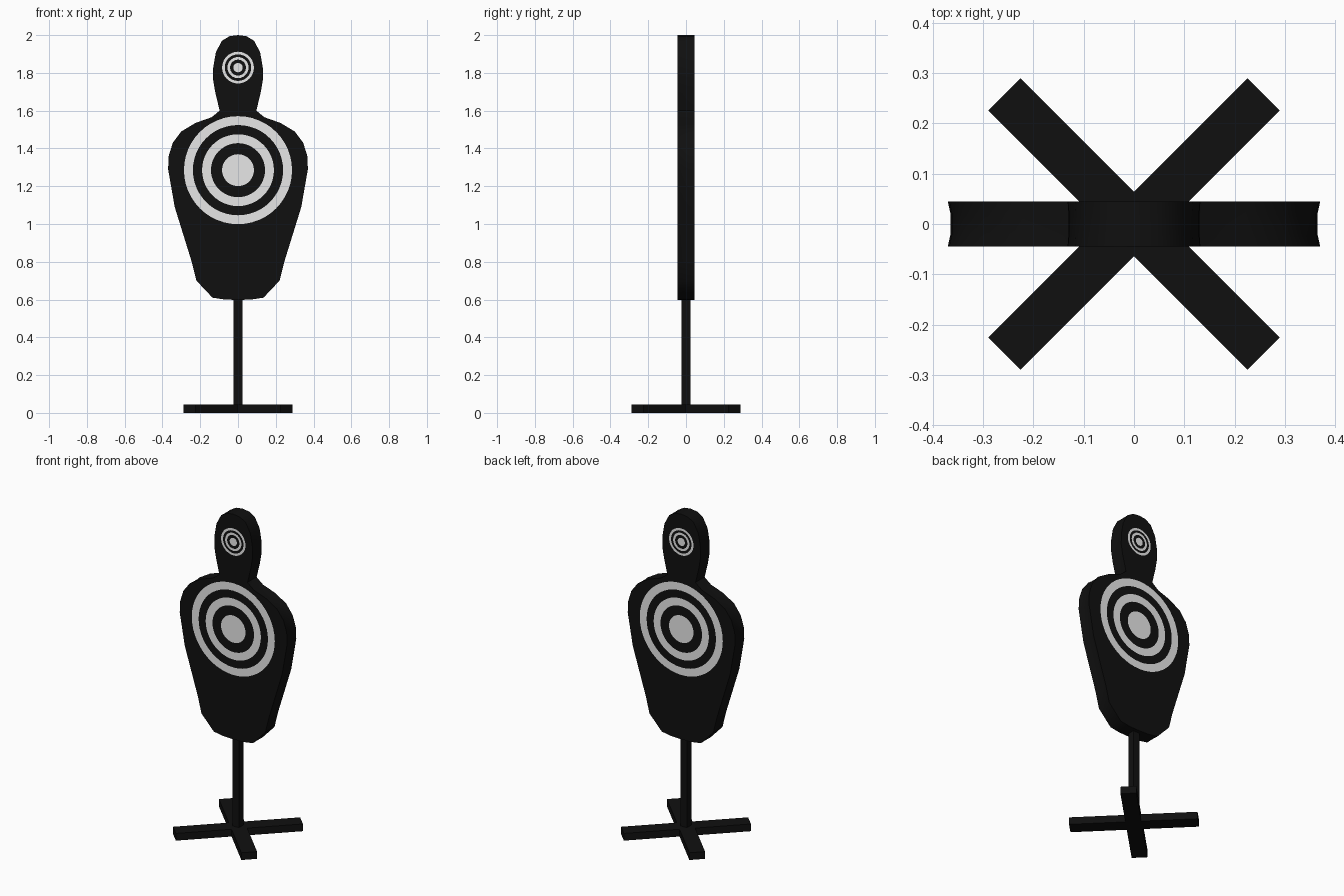
import bpy, bmesh, math
from mathutils import Matrix

if "Cube" in bpy.data.objects:
    bpy.data.objects.remove(bpy.data.objects["Cube"])


def material(name, value):
    m = bpy.data.materials.new(name)
    m.diffuse_color = (value, value, value, 1)
    m.use_nodes = True
    m.node_tree.nodes["Principled BSDF"].inputs["Base Color"].default_value = m.diffuse_color
    return m


BLACK = material("matte black", 0.005)
WHITE = material("target white", 0.8)
HALF = 0.045  # half thickness of the board


def make_object(name, bm, mat):
    mesh = bpy.data.meshes.new(name)
    bm.to_mesh(mesh)
    bm.free()
    mesh.materials.append(mat)
    ob = bpy.data.objects.new(name, mesh)
    bpy.context.collection.objects.link(ob)
    return ob


def box(name, size, centre, turn=0):
    bm = bmesh.new()
    mat = Matrix.Translation(centre) @ Matrix.Rotation(turn, 4, 'Z') @ Matrix.Diagonal((*size, 1))
    bmesh.ops.create_cube(bm, size=1, matrix=mat)
    return make_object(name, bm, BLACK)


# Torso and head board: right half of the outline, mirrored
half = [(0.07, 0.6), (0.135, 0.61), (0.22, 0.70), (0.245, 0.80), (0.335, 1.09),
        (0.37, 1.29), (0.367, 1.36), (0.345, 1.43), (0.30, 1.49), (0.225, 1.535),
        (0.14, 1.565), (0.097, 1.60), (0.12, 1.695), (0.132, 1.765), (0.131, 1.83),
        (0.117, 1.91), (0.085, 1.97), (0.045, 1.994)]
outline = [(0, 0.598)] + half + [(0, 2.0)] + [(-x, z) for x, z in reversed(half)]

bm = bmesh.new()
loops = []
for y, sx in ((-HALF, 1), (-0.02, 0.985), (0.02, 0.985), (HALF, 1)):  # sides slightly hollow
    loops.append([bm.verts.new((x * sx, y, z)) for x, z in outline])
n = len(outline)
for a, b in zip(loops, loops[1:]):
    for i in range(n):
        j = (i + 1) % n
        bm.faces.new((a[i], b[i], b[j], a[j]))
bm.faces.new(loops[0])
bm.faces.new(loops[-1][::-1])
bmesh.ops.recalc_face_normals(bm, faces=bm.faces)
board = make_object("silhouette_board", bm, BLACK)
bpy.context.view_layer.objects.active = board
board.select_set(True)
bpy.ops.object.shade_smooth_by_angle(angle=math.radians(40))
board.select_set(False)


# Bullseye: white disc and two white rings, on front and back
def bullseye(name, z, radius, side):
    bm = bmesh.new()
    y = side * (HALF + 0.0015)
    seg = 48

    def circle(r):
        return [bm.verts.new((r * math.cos(2 * math.pi * i / seg), y,
                              z + r * math.sin(2 * math.pi * i / seg))) for i in range(seg)]

    bm.faces.new(circle(radius * 0.295))
    for inner, outer in ((0.5, 0.665), (0.835, 1.0)):
        a, b = circle(radius * inner), circle(radius * outer)
        for i in range(seg):
            j = (i + 1) % seg
            bm.faces.new((a[i], b[i], b[j], a[j]))
    for f in bm.faces:
        f.normal_update()
        if f.normal.y * side < 0:
            f.normal_flip()
    make_object(name, bm, WHITE)


for side, label in ((-1, "front"), (1, "back")):
    bullseye("chest_rings_" + label, 1.285, 0.286, side)
    bullseye("head_rings_" + label, 1.828, 0.084, side)

# Post and crossed feet
box("post", (0.045, 0.045, 0.58), (0, 0, 0.32))
for turn, label in ((45, "left"), (-45, "right")):
    box("foot_bar_" + label, (0.728, 0.09, 0.045), (0, 0, 0.0225), math.radians(turn))
